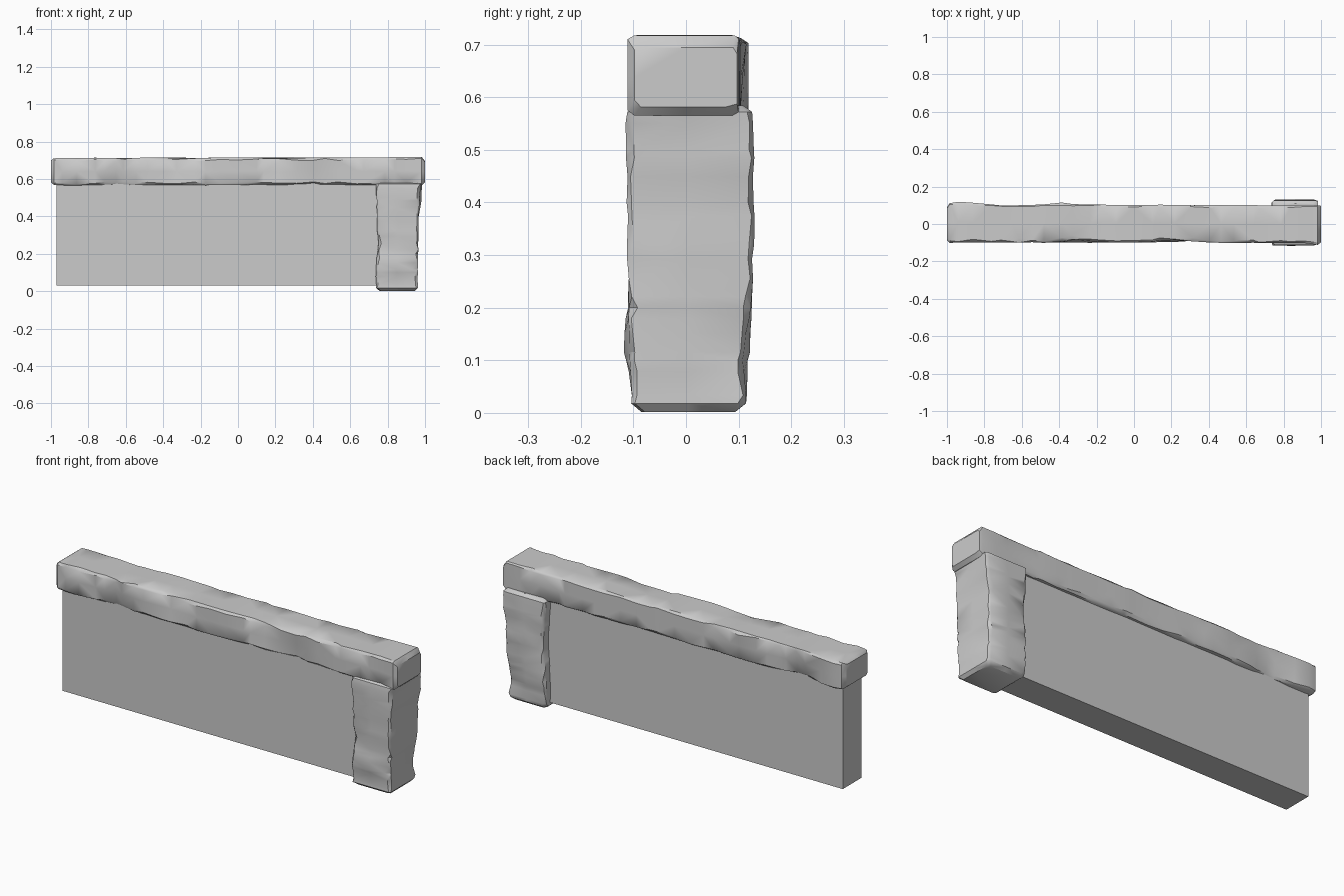
import bpy, bmesh, random
from math import exp
from mathutils import Vector

random.seed(7)
cube = bpy.data.objects.get("Cube")
if cube:
    bpy.data.objects.remove(cube, do_unlink=True)

stone = bpy.data.materials.new("grey_stone")
stone.use_nodes = True
colour = (0.6, 0.6, 0.6, 1)
stone.diffuse_color = colour
stone.node_tree.nodes["Principled BSDF"].inputs["Base Color"].default_value = colour


def finish(name, bm, smooth):
    bmesh.ops.recalc_face_normals(bm, faces=bm.faces)
    mesh = bpy.data.meshes.new(name)
    bm.to_mesh(mesh)
    bm.free()
    mesh.materials.append(stone)
    obj = bpy.data.objects.new(name, mesh)
    bpy.context.collection.objects.link(obj)
    if smooth:
        bpy.ops.object.select_all(action='DESELECT')
        obj.select_set(True)
        bpy.context.view_layer.objects.active = obj
        bpy.ops.object.shade_smooth_by_angle(angle=0.6)


def ring(u0, u1, v0, v1, worn):
    """Rectangle with four unevenly worn corners and a midpoint on each side."""
    pts = []
    um, vm = (u0 + u1) / 2, (v0 + v1) / 2
    for u, v, first in ((u0, v0, 'v'), (u1, v0, 'u'), (u1, v1, 'v'), (u0, v1, 'u')):
        a, b = (random.uniform(0.4, 1.3) * worn for _ in range(2))
        if random.random() < 0.15:
            a *= 1.8
        along_u = (u + (a if u < um else -a), v)
        along_v = (u, v + (b if v < vm else -b))
        pts += [along_v, along_u] if first == 'v' else [along_u, along_v]
        pts.append({(u0, v0): (um, v0), (u1, v0): (u1, vm),
                    (u1, v1): (um, v1), (u0, v1): (u0, vm)}[(u, v)])
    return pts


def rough_block(name, keys, place, steps, worn, dents):
    """Loft worn rings through key sections (t, u0, u1, v0, v1), then dent."""
    bm = bmesh.new()
    ts = {k[0] for k in keys}
    t0, t1 = keys[0][0], keys[-1][0]
    gap = (t1 - t0) / steps
    for i in range(1, steps):
        t = t0 + gap * (i + random.uniform(-0.3, 0.3))
        if min(abs(t - s) for s in ts) > gap * 0.3:
            ts.add(t)
    rings = []
    for t in sorted(ts):
        a, b = next((a, b) for a, b in zip(keys, keys[1:]) if a[0] <= t <= b[0])
        f = (t - a[0]) / (b[0] - a[0])
        sec = [p + (q - p) * f + random.uniform(-0.002, 0.002)
               for p, q in zip(a[1:], b[1:])]
        rings.append([bm.verts.new(place(t, u, v)) for u, v in ring(*sec, worn)])
    for r, s in zip(rings, rings[1:]):
        for i in range(len(r)):
            j = (i + 1) % len(r)
            bm.faces.new((r[i], r[j], s[j], s[i]))
    bm.faces.new(rings[0])
    bm.faces.new(rings[-1])
    for centre, radius, push in dents:
        for v in bm.verts:
            d = (v.co - Vector(centre)).length / radius
            v.co += Vector(push) * exp(-d * d)
    bmesh.ops.triangulate(bm, faces=[f for f in bm.faces if len(f.verts) == 4])
    finish(name, bm, True)


# Plain wall panel
bm = bmesh.new()
bmesh.ops.create_cube(bm, size=1)
for v in bm.verts:
    v.co = Vector((v.co.x * 1.88 - 0.03, v.co.y * 0.155, v.co.z * 0.56 + 0.31))
finish("wall_panel", bm, False)

# Worn coping stone along the top
rough_block(
    "coping_stone",
    [(-1.0, -0.085, 0.09, 0.58, 0.70), (-0.985, -0.10, 0.11, 0.568, 0.711),
     (-0.94, -0.10, 0.118, 0.566, 0.711), (-0.65, -0.10, 0.102, 0.566, 0.712),
     (0.1, -0.10, 0.102, 0.568, 0.715), (0.9, -0.102, 0.10, 0.568, 0.716),
     (0.982, -0.112, 0.10, 0.567, 0.716), (1.0, -0.10, 0.097, 0.582, 0.695)],
    lambda t, u, v: (t, u, v), 26, 0.012,
    [((-0.64, -0.1, 0.57), 0.09, (0, 0.02, 0.006)),
     ((0.2, -0.1, 0.7), 0.1, (0, 0.015, -0.006)),
     ((0.4, -0.1, 0.57), 0.1, (0, 0.018, 0.005)),
     ((-0.3, -0.1, 0.71), 0.08, (0, 0.02, -0.004)),
     ((-0.4, 0.1, 0.7), 0.06, (0, 0.012, 0)),
     ((-0.75, 0.1, 0.57), 0.1, (0, -0.025, 0.004))])

# Thick rough end post
rough_block(
    "end_post",
    [(0.002, 0.755, 0.945, -0.085, 0.095), (0.018, 0.738, 0.96, -0.104, 0.116),
     (0.1, 0.737, 0.962, -0.106, 0.119), (0.2, 0.742, 0.962, -0.110, 0.126),
     (0.4, 0.745, 0.966, -0.112, 0.129), (0.55, 0.738, 0.975, -0.114, 0.129),
     (0.572, 0.74, 0.98, -0.112, 0.125), (0.584, 0.76, 0.965, -0.09, 0.11)],
    lambda t, u, v: (u, v, t), 16, 0.013,
    [((0.81, -0.11, 0.135), 0.05, (0, -0.022, 0)),
     ((0.74, -0.1, 0.25), 0.05, (0.01, 0.008, 0)),
     ((0.965, 0.12, 0.12), 0.06, (-0.012, -0.012, 0)),
     ((0.74, 0.12, 0.35), 0.06, (0.012, -0.008, 0)),
     ((0.97, 0.12, 0.5), 0.08, (0.01, 0, 0))])
